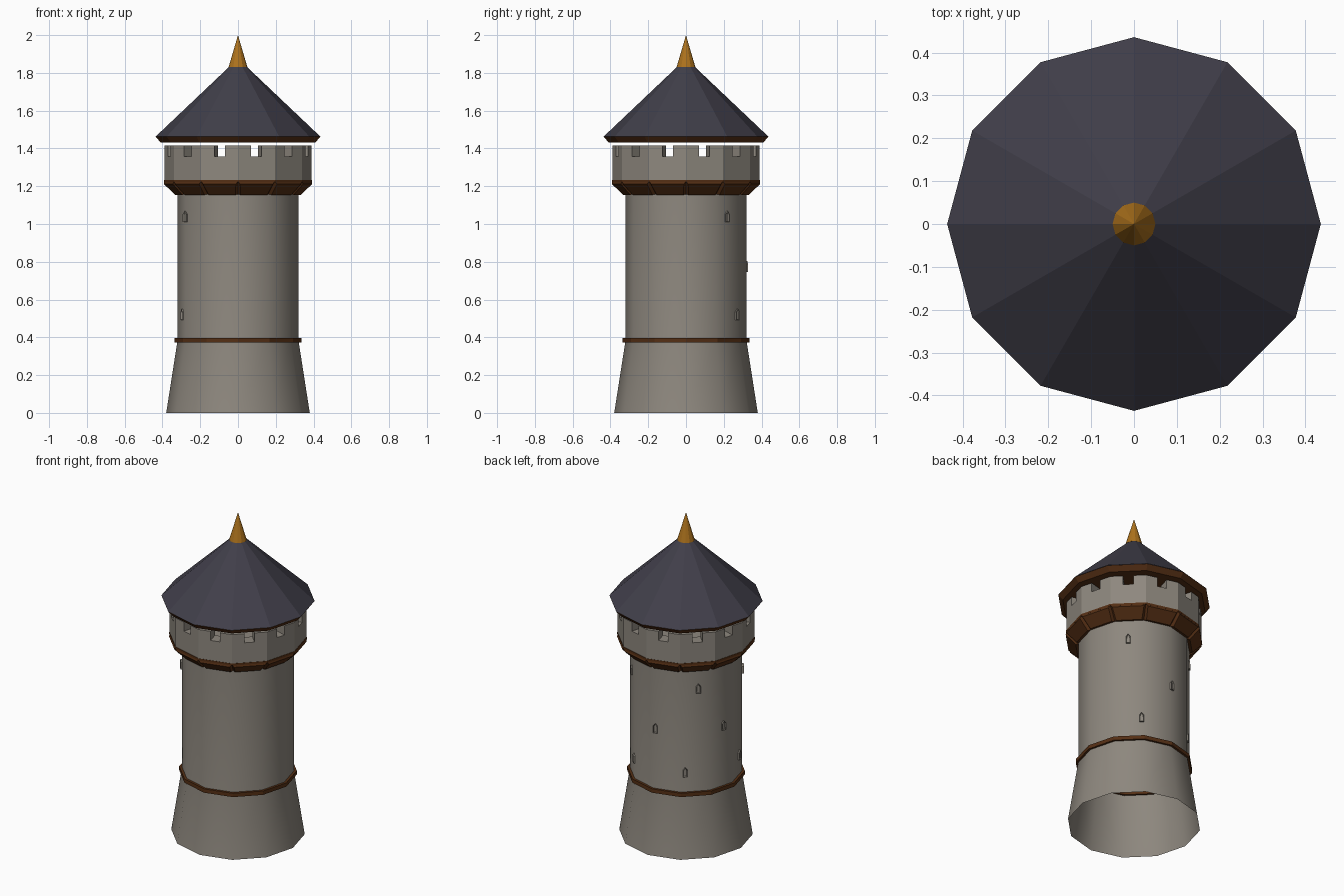
import bpy, bmesh, math
from mathutils import Matrix, Vector

if "Cube" in bpy.data.objects:
    bpy.data.objects.remove(bpy.data.objects["Cube"])

N = 12  # sides of every ring


def material(name, rgb):
    m = bpy.data.materials.new(name)
    m.diffuse_color = (*rgb, 1)
    m.use_nodes = True
    m.node_tree.nodes["Principled BSDF"].inputs["Base Color"].default_value = m.diffuse_color
    return m


STONE = material("stone", (0.27, 0.245, 0.21))
WOOD = material("dark_wood", (0.09, 0.028, 0.007))
SLATE = material("slate", (0.052, 0.049, 0.068))
GOLD = material("gold", (0.42, 0.17, 0.012))


def finish(name, bm, mat, smooth=False):
    bmesh.ops.recalc_face_normals(bm, faces=bm.faces)
    me = bpy.data.meshes.new(name)
    bm.to_mesh(me)
    bm.free()
    me.materials.append(mat)
    ob = bpy.data.objects.new(name, me)
    bpy.context.collection.objects.link(ob)
    if smooth:
        bpy.ops.object.select_all(action='DESELECT')
        bpy.context.view_layer.objects.active = ob
        ob.select_set(True)
        bpy.ops.object.shade_smooth_by_angle(angle=math.radians(40))
    return ob


def lathe(profile, closed=False):
    """Revolve (radius, z) points into a 12-sided surface."""
    bm = bmesh.new()
    rings = []
    for r, z in profile:
        if r == 0:
            rings.append([bm.verts.new((0, 0, z))] * N)
        else:
            rings.append([bm.verts.new((r * math.cos(i * math.tau / N),
                                        r * math.sin(i * math.tau / N), z)) for i in range(N)])
    pairs = list(zip(rings, rings[1:]))
    if closed:
        pairs.append((rings[-1], rings[0]))
    for a, b in pairs:
        for i in range(N):
            j = (i + 1) % N
            bm.faces.new(list(dict.fromkeys((a[i], a[j], b[j], b[i]))))
    return bm


# Tower shaft with flared, open base
finish("tower_wall", lathe([(0.38, 0), (0.32, 0.385), (0.32, 1.18)]), STONE, True)

# Wooden belt around the shaft
finish("belt", lathe([(0.31, 0.372), (0.335, 0.372), (0.335, 0.396), (0.31, 0.396)], True), WOOD)

# Flared timber skirt with recessed panels under the parapet
bm = lathe([(0.318, 1.157), (0.39, 1.228)])
bmesh.ops.recalc_face_normals(bm, faces=bm.faces)
bmesh.ops.inset_individual(bm, faces=bm.faces[:], thickness=0.014, depth=-0.015)
finish("timber_skirt", bm, WOOD)
finish("skirt_rim", lathe([(0.30, 1.222), (0.392, 1.222), (0.392, 1.234), (0.30, 1.234)], True), WOOD)

# Parapet: each of the 12 sides is two merlon halves beside a notch
bm = bmesh.new()
RO, RI, Z0, ZN, Z1, W = 0.39, 0.312, 1.232, 1.358, 1.415, 0.029
ap_o, ap_i = (r * math.cos(math.pi / N) for r in (RO, RI))
h_o, h_i = (r * math.sin(math.pi / N) for r in (RO, RI))


def strip(s, inner):
    """Side outline along the wall: (offset, height) points with a notch."""
    h = h_i if inner else h_o
    d = ap_i if inner else ap_o
    pts = [(-h, Z0), (-W, Z0), (W, Z0), (h, Z0), (h, Z1), (W, Z1), (W, ZN), (-W, ZN), (-W, Z1), (-h, Z1)]
    rot = Matrix.Rotation((s + 0.5) * math.tau / N, 3, 'Z')
    return [bm.verts.new(rot @ Vector((d, t, z))) for t, z in pts]


for s in range(N):
    o, n = strip(s, False), strip(s, True)
    for v in (o, n):
        for q in ((0, 1, 7, 8, 9), (1, 2, 6, 7), (2, 3, 4, 5, 6)):
            bm.faces.new([v[k] for k in q])
    for k in (0, 1, 2, 4, 5, 6, 7, 8):  # bottom, tops and notch walls
        bm.faces.new((o[k], o[k + 1], n[k + 1], n[k]))
bmesh.ops.remove_doubles(bm, verts=bm.verts, dist=1e-4)
finish("parapet", bm, STONE)

# Floor behind the parapet
finish("parapet_floor", lathe([(0.33, 1.24), (0, 1.24)]), STONE)

# Arrow slits: pointed plates with a recessed middle
slits = [(44, 1.01), (138, 1.01), (210, 1.01), (92, 0.745), (168, 0.745),
         (58, 0.492), (124, 0.492), (200, 0.492)]
for n, (deg, z) in enumerate(slits):
    a = math.radians(deg)
    off = (deg % 30) - 15
    wall = 0.309 / math.cos(math.radians(off))  # flat-sided wall distance
    bm = bmesh.new()
    pts = [(-0.013, 0), (0.013, 0), (0.013, 0.042), (0, 0.058), (-0.013, 0.042)]
    f = bm.faces.new([bm.verts.new((0.009, t, h)) for t, h in pts])
    back = bmesh.ops.extrude_face_region(bm, geom=[f])["geom"]
    bmesh.ops.translate(bm, verts=[g for g in back if isinstance(g, bmesh.types.BMVert)], vec=(-0.017, 0, 0))
    bmesh.ops.recalc_face_normals(bm, faces=bm.faces)
    front = max(bm.faces, key=lambda q: q.calc_center_median().x)
    bmesh.ops.inset_individual(bm, faces=[front], thickness=0.005, depth=-0.006)
    turn = Matrix.Rotation(a - math.radians(off), 4, 'Z')
    bm.transform(Matrix.Translation((wall * math.cos(a), wall * math.sin(a), z)) @ turn)
    finish(f"arrow_slit_{n + 1}", bm, STONE)

# Floating roof: wooden eaves, slate cone, gold finial
finish("eaves", lathe([(0, 1.432), (0.41, 1.432), (0.436, 1.462), (0, 1.462)]), WOOD)
finish("roof", lathe([(0.436, 1.463), (0.03, 1.848)]), SLATE)
finish("finial", lathe([(0, 1.83), (0.05, 1.83), (0, 2.0)]), GOLD)
